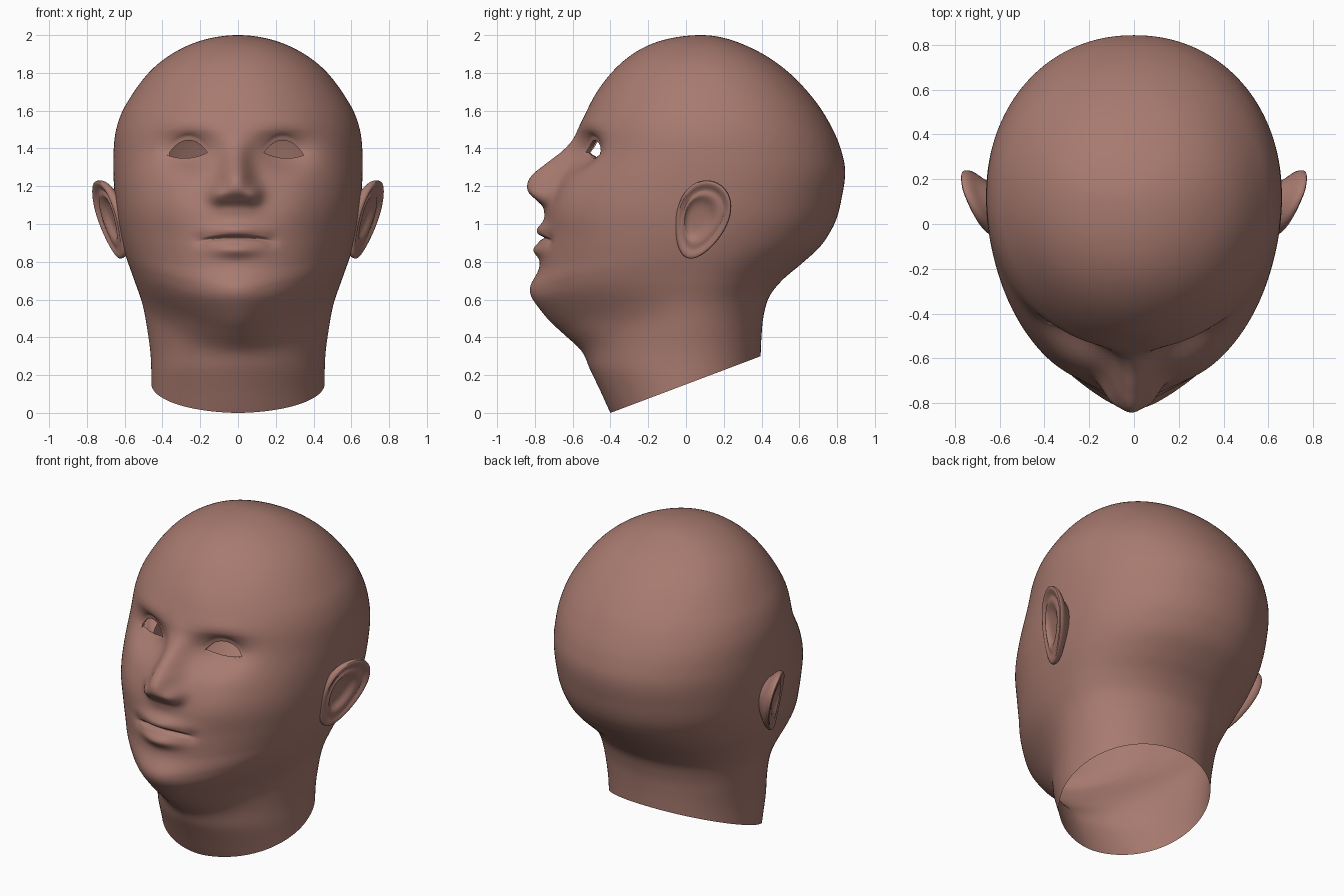
import bpy, bmesh, math
from math import sin, cos, pi, sqrt, exp

if "Cube" in bpy.data.objects:
    bpy.data.objects.remove(bpy.data.objects["Cube"])

skin = bpy.data.materials.new("skin_brown")
skin.diffuse_color = (0.39, 0.195, 0.16, 1)
skin.use_nodes = True
skin.node_tree.nodes["Principled BSDF"].inputs["Base Color"].default_value = skin.diffuse_color


def curve(*keys):
    """Smooth curve through (z, value) keys, rounded off towards the crown at z = 2."""
    pts = sorted((sqrt(max(0, 2 - z)), v) for z, v in keys)
    h = [b[0] - a[0] for a, b in zip(pts, pts[1:])]
    d = [(b[1] - a[1]) / k for a, b, k in zip(pts, pts[1:], h)]
    m = [d[0]] + [(d[i] * h[i + 1] + d[i + 1] * h[i]) / (h[i] + h[i + 1])
                  for i in range(len(d) - 1)] + [d[-1]]

    def value(z):
        s = sqrt(max(0, 2 - z))
        i = 0
        while i < len(d) - 1 and s > pts[i + 1][0]:
            i += 1
        t = min(1, (s - pts[i][0]) / h[i])
        return ((2*t**3 - 3*t*t + 1) * pts[i][1] + (t**3 - 2*t*t + t) * h[i] * m[i]
                + (3*t*t - 2*t**3) * pts[i + 1][1] + (t**3 - t*t) * h[i] * m[i + 1])
    return value


# head outline: front, back, half width, widest line, front roundness
front = curve((-.06, -.37), (0, -.40), (.12, -.455), (.23, -.508), (.33, -.555), (.415, -.645),
              (.49, -.725), (.585, -.783), (.66, -.79), (.77, -.763), (.9, -.745), (1.06, -.73),
              (1.2, -.685), (1.32, -.635), (1.4, -.605), (1.5, -.572), (1.607, -.525),
              (1.724, -.455), (1.846, -.35), (1.95, -.19), (2, .08))
back = curve((-.06, .39), (.3, .395), (.41, .40), (.52, .412), (.626, .447), (.705, .512),
             (.78, .60), (.875, .705), (.97, .77), (1.157, .828), (1.29, .842), (1.395, .82),
             (1.555, .748), (1.72, .627), (1.81, .535), (1.88, .44), (1.95, .305), (2, .08))
width = curve((-.06, .458), (.154, .458), (.31, .463), (.44, .48), (.573, .505), (.705, .55),
              (.84, .597), (1.0, .635), (1.18, .655), (1.34, .66), (1.5, .645), (1.597, .612),
              (1.67, .57), (1.835, .438), (1.936, .285), (2, 0))
middle = curve((-.06, 0), (.4, 0), (.7, .03), (1.0, .1), (1.6, .1), (2, .08))
roundness = curve((-.06, 1.82), (.2, 1.82), (.36, 1.75), (.5, 1.75), (.64, 1.9), (.8, 2.05),
                  (1.1, 2.17), (1.4, 2.0), (1.7, 2), (2, 2))
# the jaw line climbs from the chin towards the ears
jaw_rise = curve((-.06, 0), (.22, 0), (.5, .2), (.7, .14), (1.0, 0), (1.5, 0), (2, 0))

# nose ridge height and half width
nose_h = curve((.9, 0), (1.0, .006), (1.06, .018), (1.093, .036), (1.13, .085), (1.167, .135),
               (1.215, .16), (1.25, .158), (1.315, .113), (1.38, .055), (1.45, .012), (1.52, 0),
               (1.7, 0), (2, 0))
nose_w = curve((.9, .1), (1.1, .105), (1.17, .105), (1.25, .085), (1.35, .068), (1.45, .07), (2, .07))

FACE_X = -.012          # the face sits slightly off centre
EYE_X, EYE_R = .255, .105


def bump(x, z, cx, cz, sx, sz):
    return exp(-((x - cx) / sx) ** 2 - ((z - cz) / sz) ** 2)


def eyelids(x, side):
    """Heights of the upper and lower lid edge at x."""
    u = max(-1, min(1, (x - FACE_X - side * EYE_X) / EYE_R))
    corner = 1.371 - .007 * u * side
    return corner + .071 * (1 - abs(u) ** 2.2), corner - .022 * (1 - u * u)


def relief(x, z):
    """How far the face features stand out in front of the plain head."""
    side = 1 if x > FACE_X else -1
    upper = eyelids(x, side)[0]
    x = abs(x - FACE_X)
    r = nose_h(z) * exp(-(x / nose_w(z)) ** 2.3)                # nose
    r += .040 * bump(x, z, .095, 1.15, .045, .048)              # nostril wings
    r -= .110 * bump(x, z, .245, 1.385, .14, .09)               # eye sockets
    r += .026 * bump(x, z, .25, 1.40, .085, .05)                # lids over the eyeball
    r -= .006 * bump(x, z, .25, upper + .024, .09, .012)        # lid crease
    r += .012 * bump(x, z, .27, 1.52, .15, .05)                 # brows
    r += .012 * bump(x, z, .33, 1.12, .14, .14)                 # cheeks
    r += .015 * bump(x, z, 0, .86, .22, .15)                    # mouth mound
    r += .038 * bump(x, z, 0, .967, .13, .038)                  # upper lip
    r += .044 * bump(x, z, 0, .865, .125, .042)                 # lower lip
    line = .928 - .018 * (x / .185) ** 2
    r -= .022 * exp(-((z - line) / .011) ** 2) / (1 + exp((x - .165) / .012))   # mouth line
    r -= .010 * bump(x, z, .19, .912, .035, .035)               # mouth corners
    r += .034 * bump(x, z, 0, .65, .17, .08)                    # chin
    return r


def finish(name, bm):
    mesh = bpy.data.meshes.new(name)
    bmesh.ops.recalc_face_normals(bm, faces=bm.faces)
    bm.to_mesh(mesh)
    bm.free()
    mesh.materials.append(skin)
    mesh.shade_smooth()
    mesh.set_sharp_from_angle(angle=math.radians(60))
    obj = bpy.data.objects.new(name, mesh)
    bpy.context.collection.objects.link(obj)
    return obj


def bridge(bm, rings):
    for a, b in zip(rings, rings[1:]):
        for i in range(len(a)):
            j = (i + 1) % len(a)
            bm.faces.new((a[i], a[j], b[j], b[i]))


# head and neck: stacked rings, denser on the face and densest at the mouth
levels = [-.05 + .02 * i for i in range(33)]
levels += [.6 + .006 * i for i in range(48)]
levels += [.888 + .003 * i for i in range(24)]
levels += [.96 + .006 * i for i in range(90)]
levels += [2 - .5 * (1 - i / 40) ** 2 for i in range(40)]
SEG = 200
bm = bmesh.new()
rings = []
for z in levels:
    b, w, c, p, rise = (k(z) for k in (back, width, middle, roundness, jaw_rise))
    ring = []
    for i in range(SEG):
        t = -pi + 2 * pi * i / SEG
        a = t - .45 * sin(t)
        n = p if cos(a) > 0 else 2.1
        x = math.copysign(w * abs(sin(a)) ** (2 / n), sin(a))
        depth = abs(cos(a)) ** (2 / n)
        if cos(a) > 0:
            f = front(max(-.05, z - max(0, rise) * sin(a) ** 2))
            y = c - (c - f) * depth - relief(x, z) * min(1, cos(a) * 4)
        else:
            y = c + (b - c) * depth
        ring.append(bm.verts.new((x, y, z)))
    rings.append(ring)
bridge(bm, rings)
crown = bm.verts.new((0, .08, 2))
for i in range(SEG):
    bm.faces.new((rings[-1][i], rings[-1][(i + 1) % SEG], crown))

# open eyes: remove the faces inside the lids, then fit the rim to the lid curves
hole = []
for face in bm.faces:
    m = face.calc_center_median()
    if m.y < -.2 and 1.3 < m.z < 1.5:
        side = 1 if m.x > FACE_X else -1
        up, low = eyelids(m.x, side)
        if abs(m.x - FACE_X - side * EYE_X) < EYE_R and low < m.z < up:
            hole.append(face)
bmesh.ops.delete(bm, geom=hole, context='FACES')
rim = [v for v in bm.verts if v.is_boundary and v.co.z > 1.2]
for v in rim:
    side = 1 if v.co.x > FACE_X else -1
    c = FACE_X + side * EYE_X
    v.co.x = max(c - EYE_R, min(c + EYE_R, v.co.x))
    up, low = eyelids(v.co.x, side)
    v.co.z = up if abs(v.co.z - up) < abs(v.co.z - low) else low
bmesh.ops.remove_doubles(bm, verts=rim, dist=.001)

# lid thickness
edges = [e for e in bm.edges if e.is_boundary and e.verts[0].co.z > 1.2]
lid = bmesh.ops.extrude_edge_only(bm, edges=edges)
for v in lid["geom"]:
    if isinstance(v, bmesh.types.BMVert):
        v.co.y += .02

# slanted open cut at the bottom of the neck
bmesh.ops.bisect_plane(bm, geom=bm.verts[:] + bm.edges[:] + bm.faces[:], dist=1e-5,
                       plane_co=(0, -.4, 0), plane_no=(0, -.3, .795), clear_inner=True)
finish("head", bm)

# ears: a tilted egg-shaped dish, from its back edge over the rim to the hollow
bm = bmesh.new()
rings = []
tilt = math.radians(20)
for scale, lift in ((.6, None), (.78, -.055), (.95, -.034), (1, -.010), (.98, .010), (.9, .014),
                    (.82, .002), (.74, -.010), (.64, .002), (.54, -.004), (.42, -.026), (.2, -.032)):
    ring = []
    for i in range(40):
        t = 2 * pi * i / 40
        q = .138 * scale * cos(t) * (1 + .22 * sin(t)) - (.015 if scale < .6 else 0)
        r = .218 * scale * sin(t)
        y = .08 + q * cos(tilt) + r * sin(tilt)
        z = 1.022 - q * sin(tilt) + r * cos(tilt)
        fade = .45 + .55 * min(1, .7 + .7 * sin(t)) if lift and lift > -.02 else 1
        if lift is None:
            x, y = .59, y - .02
        else:
            x = .437 + .302 * y + .223 * z + lift * max(.2, fade)
            x -= .022 * max(0, -cos(t)) * scale ** 2        # front edge sinks into the cheek
        ring.append(bm.verts.new((x, y, z)))
    rings.append(ring)
bridge(bm, rings)
bm.faces.new(rings[-1])
ears = finish("ears", bm)
ears.modifiers.new("both_sides", 'MIRROR')
ears.modifiers.new("smooth", 'SUBSURF').levels = 1
